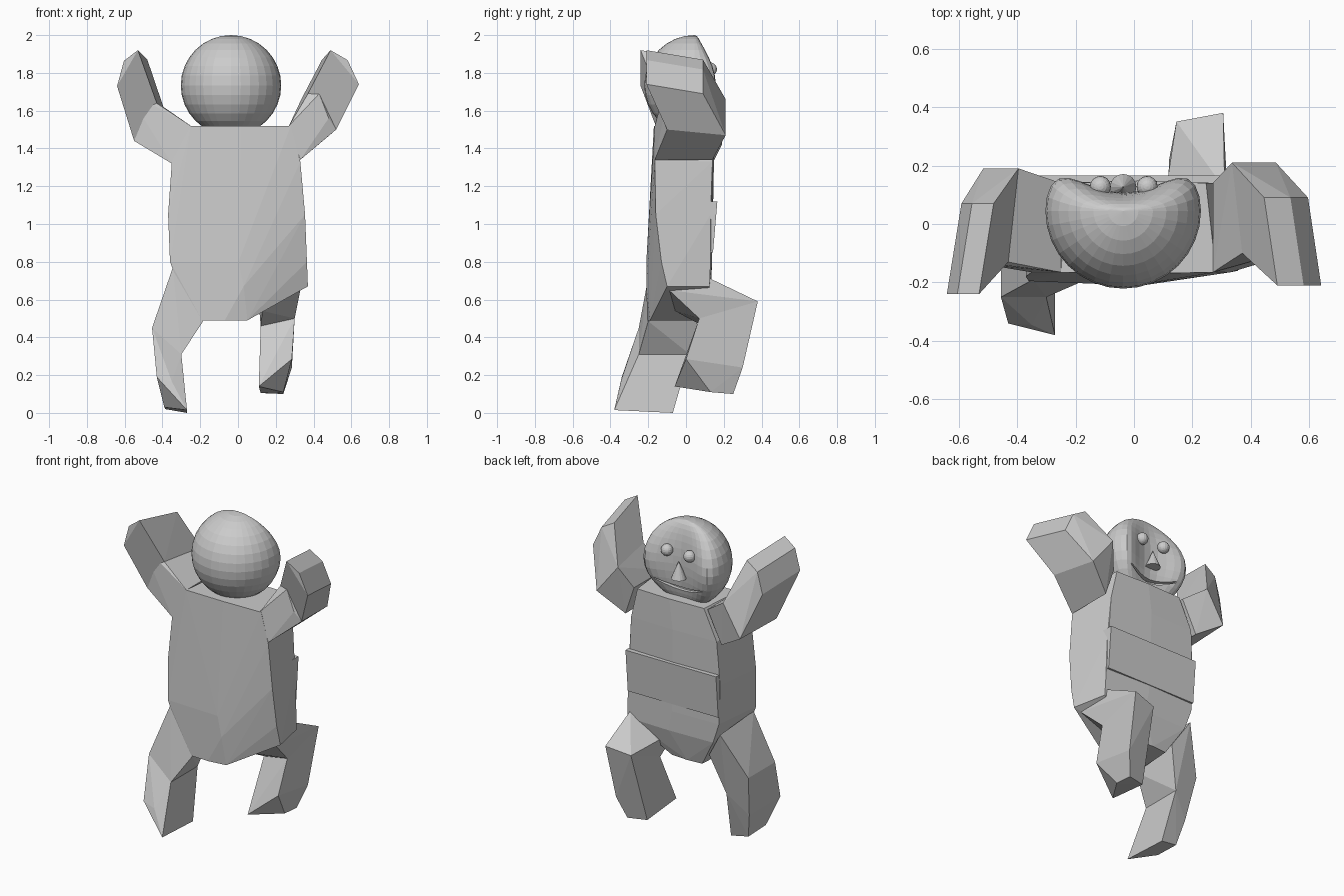
import bpy
import bmesh
from math import sqrt, cos, pi
from mathutils import Vector

default_cube = bpy.data.objects.get("Cube")
if default_cube:
    bpy.data.objects.remove(default_cube, do_unlink=True)

# One plain grey for the whole figure
grey = bpy.data.materials.new("plain grey")
grey.use_nodes = True
grey_value = (.6, .6, .6, 1)
grey.diffuse_color = grey_value
grey.node_tree.nodes["Principled BSDF"].inputs["Base Color"].default_value = grey_value


def make_object(name, bm):
    """Turn a bmesh into a flat shaded object with the grey material."""
    bmesh.ops.recalc_face_normals(bm, faces=bm.faces)
    mesh = bpy.data.meshes.new(name)
    bm.to_mesh(mesh)
    bm.free()
    mesh.materials.append(grey)
    obj = bpy.data.objects.new(name, mesh)
    bpy.context.collection.objects.link(obj)
    return obj


def hull(name, points):
    """Faceted solid wrapped around a few corner points."""
    bm = bmesh.new()
    verts = [bm.verts.new(point) for point in points]
    result = bmesh.ops.convex_hull(bm, input=verts)
    unused = [item for item in result["geom_interior"] if isinstance(item, bmesh.types.BMVert)]
    bmesh.ops.delete(bm, geom=unused, context="VERTS")
    bmesh.ops.dissolve_limit(bm, angle_limit=.02, verts=bm.verts, edges=bm.edges)
    return make_object(name, bm)


def section(outer, inner, back, front, shift=0, drop=0):
    """Four corners of a limb: (x, z) edges swept in depth; the front edge may move."""
    return [corner for x, z in (outer, inner)
            for corner in ((x, back, z), (x + shift, front, z - drop))]


# Torso: six sided rings, flatter towards the right of the back, narrower on the face side
def ring(z, left, right, left_back, spine, right_back, front):
    middle = (left + right) / 2
    return [(left, left_back, z), (middle, spine, z), (right, right_back, z),
            (right * .88, front, z), (middle, front + .008, z), (left * .9, front, z)]


torso_rings = [
    ring(1.52, -.25, .28, -.165, -.17, -.165, .14),
    ring(1.33, -.35, .33, -.165, -.17, -.165, .14),
    ring(1.05, -.37, .355, -.18, -.19, -.16, .13),
    ring(.80, -.36, .365, -.195, -.21, -.13, .13),
    ring(.67, -.31, .37, -.19, -.21, -.1, .125),
    ring(.49, -.19, .05, -.2, -.205, -.19, .08),
]
hull("torso", sum(torso_rings, []))

# Belly band that stands slightly proud of the chest
hull("belly_band", [(x, y, z) for x in (-.328, .312)
                    for y, z in ((.08, 1.12), (.166, 1.12), (.143, .85), (.08, .85))])

# Arms: raised, with the forearms bent towards the spine side
arms = {
    "left": (section((.33, 1.34), (.27, 1.52), -.165, .14),
             section((.52, 1.5), (.37, 1.69), -.1, .21, -.035, .03),
             section((.64, 1.74), (.49, 1.92), -.21, .09, -.045, .05),
             section((.48, 1.56), (.43, 1.69), -.12, .17, -.02, .02)),
    "right": (section((-.35, 1.32), (-.25, 1.52), -.165, .14),
              section((-.55, 1.44), (-.43, 1.64), -.13, .19, .035, .02),
              section((-.64, 1.73), (-.53, 1.92), -.24, .07, .05, .05),
              section((-.45, 1.63), (-.5, 1.56), -.14, .14, .02, .02)),
}
for side, (shoulder, elbow, hand, elbow_crease) in arms.items():
    hull(side + "_upper_arm", shoulder + elbow + elbow_crease)
    # The knuckle edge rounds off the flat end of the hand
    outward = .03 if side == "left" else -.03
    knuckles = [Vector(hand[i]).lerp(Vector(hand[i + 2]), .6) + Vector((outward, 0, .02))
                for i in (0, 1)]
    hull(side + "_forearm", elbow + hand + knuckles)

# Right leg: trails towards the spine side
right_hip = [(-.345, -.19, .77), (-.325, .12, .73), (-.185, -.2, .485), (-.22, .08, .56)]
right_knee = section((-.455, .45), (-.3, .31), -.25, .02)
right_foot = [(-.43, -.34, .19), (-.42, -.04, .18), (-.27, -.38, .015),
              (-.27, -.07, 0), (-.39, -.25, .03), (-.385, -.08, .02), (-.35, -.345, .165)]
hull("right_thigh", right_hip + right_knee)
hull("right_shin", right_knee + right_foot)

# Left leg: knee lifted towards the face side
left_hip = [(.33, -.09, .65), (.31, .12, .715), (.11, .12, .58), (.13, -.06, .54)]
left_knee = [(.3, .07, .5), (.305, .38, .59), (.145, .35, .56), (.12, .09, .46)]
left_foot = [(.285, 0, .285), (.285, .3, .24), (.12, .22, .105),
             (.11, -.06, .14), (.24, .13, .11), (.24, .25, .1), (.165, 0, .29)]
hull("left_thigh", left_hip + left_knee)
hull("left_shin", left_knee + left_foot)

# Head: a faceted ball whose face side is pressed in along a vertical hollow
radius = .266
centre = Vector((-.037, .045, 1.734))


def press(x, y):
    """Flatten the face half, most strongly along the middle line."""
    return y * (.23 + .74 * (x / radius) ** 2) if y > 0 else y


def face_point(x, z, lift=0):
    depth = press(x, sqrt(max(radius ** 2 - x * x - z * z, 0)))
    return centre + Vector((x, depth + lift, z))


bm = bmesh.new()
bmesh.ops.create_uvsphere(bm, u_segments=32, v_segments=16, radius=radius)
for vert in bm.verts:
    vert.co.y = press(vert.co.x, vert.co.y)
    vert.co += centre
head = make_object("head", bm)

# Smiling mouth: a thin curved slot cut into the face
bm = bmesh.new()
steps = 12
loops = []
for step in range(steps + 1):
    x = .17 * (2 * step / steps - 1)
    z = -.115 - .04 * cos(pi * x / .34)
    opening = .003 + .008 * cos(pi * x / .35)
    loops.append([bm.verts.new(face_point(x, z, lift) + Vector((0, 0, rise)))
                  for lift, rise in ((-.025, -opening), (.06, -opening),
                                     (.06, opening), (-.025, opening))])
for first, second in zip(loops, loops[1:]):
    for i in range(4):
        j = (i + 1) % 4
        bm.faces.new((first[i], first[j], second[j], second[i]))
bm.faces.new(loops[0])
bm.faces.new(loops[-1])
cutter = make_object("mouth_cutter", bm)
cutter.hide_render = True
cutter.hide_set(True)
cut = head.modifiers.new("mouth", "BOOLEAN")
cut.operation = "DIFFERENCE"
cut.object = cutter

# Eyes
for side, x in (("left", .082), ("right", -.078)):
    bm = bmesh.new()
    bmesh.ops.create_uvsphere(bm, u_segments=16, v_segments=10, radius=.036)
    eye = make_object(side + "_eye", bm)
    eye.location = centre + Vector((x, .083, .085))

# Nose: a small cone standing upright on the face
bm = bmesh.new()
bmesh.ops.create_cone(bm, cap_ends=True, segments=16, radius1=.045, radius2=0, depth=.11)
nose = make_object("nose", bm)
nose.location = face_point(0, -.02, .02)
